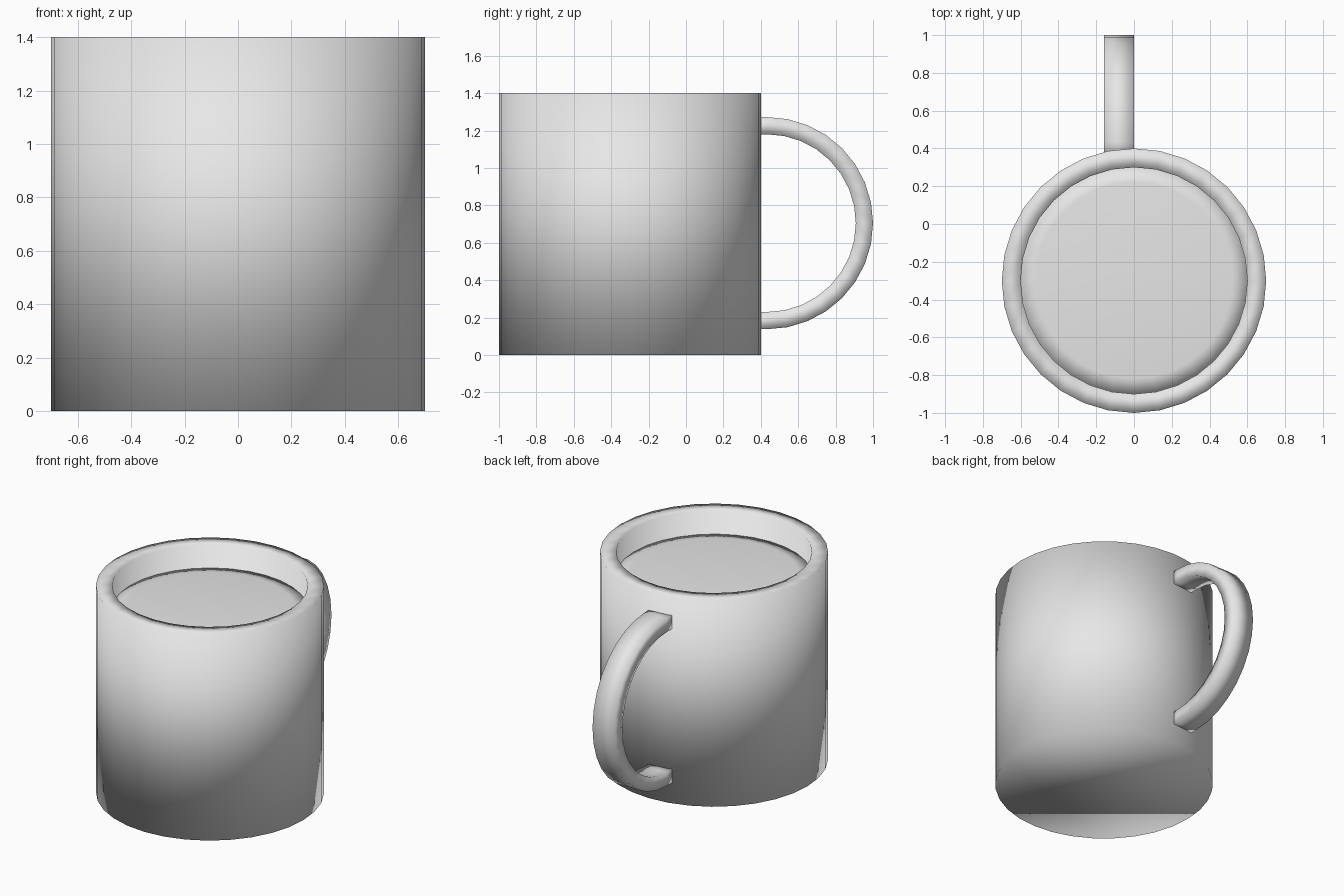
import bpy, bmesh, math

if "Cube" in bpy.data.objects:
    bpy.data.objects.remove(bpy.data.objects["Cube"])

CY = -0.3      # mug axis in y
SEG = 32

mat = bpy.data.materials.new("light grey")
mat.diffuse_color = (0.8, 0.8, 0.8, 1)
mat.use_nodes = True
mat.node_tree.nodes["Principled BSDF"].inputs["Base Color"].default_value = mat.diffuse_color


def finish(name, bm):
    bmesh.ops.recalc_face_normals(bm, faces=bm.faces)
    for f in bm.faces:
        f.smooth = True
    me = bpy.data.meshes.new(name)
    bm.to_mesh(me)
    bm.free()
    me.materials.append(mat)
    ob = bpy.data.objects.new(name, me)
    bpy.context.collection.objects.link(ob)
    return ob


def bridge(bm, a, b):
    n = len(a)
    for i in range(n):
        bm.faces.new((a[i], a[(i + 1) % n], b[(i + 1) % n], b[i]))


def turned(name, profile):
    """Closed round solid from (radius, z) points, capped at both ends."""
    bm = bmesh.new()
    rings = []
    for r, z in profile:
        rings.append([bm.verts.new((r * math.sin(2 * math.pi * i / SEG),
                                    CY + r * math.cos(2 * math.pi * i / SEG), z))
                      for i in range(SEG)])
    for a, b in zip(rings, rings[1:]):
        bridge(bm, a, b)
    bm.faces.new(rings[0])
    bm.faces.new(rings[-1])
    return finish(name, bm)


# Cup with a thick wall and hollow inside
turned("cup", [(0.7, 0), (0.7, 1.4), (0.6, 1.4), (0.6, 0.1)])

# Drink surface filling the cup
turned("drink", [(0.6, 1.12), (0.6, 1.24), (0.52, 1.25)])

# Half-ring handle with rectangular section, ends sunk into the wall
bm = bmesh.new()
hy, hz, r_in, r_out = 0.433, 0.705, 0.475, 0.567
path = [(0.35, math.pi / 2)]
path += [(hy, math.pi / 2 - math.pi * i / 16) for i in range(17)]
path += [(0.35, -math.pi / 2)]
rings = []
for y0, a in path:
    rings.append([bm.verts.new((x, y0 + r * math.cos(a), hz + r * math.sin(a)))
                  for x, r in ((-0.16, r_in), (0, r_in), (0, r_out), (-0.16, r_out))])
for a, b in zip(rings, rings[1:]):
    bridge(bm, a, b)
bm.faces.new(rings[0])
bm.faces.new(rings[-1])
finish("handle", bm)
